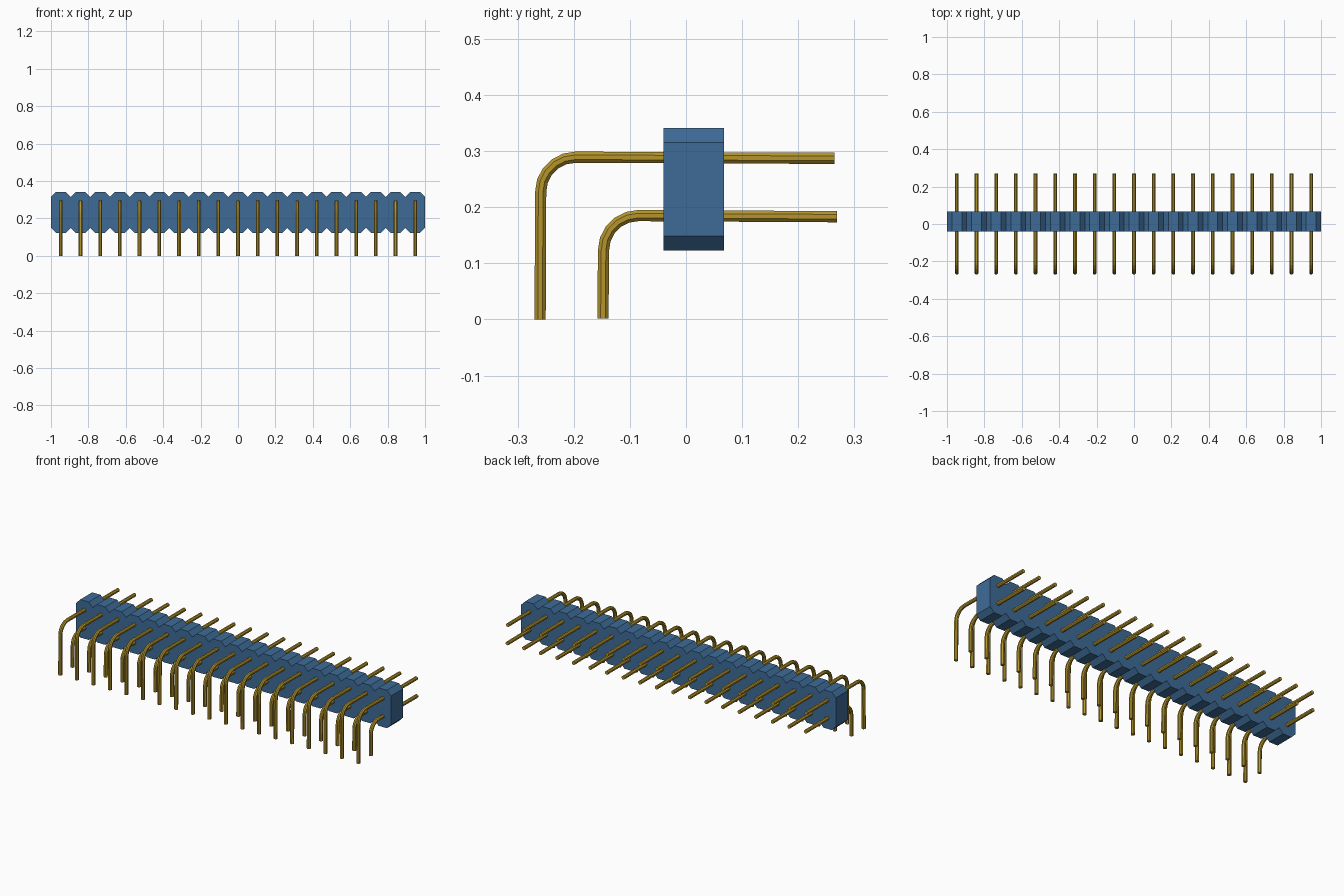
import bpy, bmesh, math
from mathutils import Vector

cube = bpy.data.objects.get("Cube")
if cube:
    bpy.data.objects.remove(cube, do_unlink=True)

COUNT = 19
PITCH = 2.0 / COUNT
Y0, Y1 = -0.04, 0.068      # housing depth
Z0, Z1 = 0.123, 0.341      # housing height
CHAMFER = 0.026
PIN_R = 0.0108
SIDES = 8


def material(name, rgb):
    m = bpy.data.materials.new(name)
    m.use_nodes = True
    m.diffuse_color = (*rgb, 1)
    m.node_tree.nodes["Principled BSDF"].inputs["Base Color"].default_value = (*rgb, 1)
    return m


blue = material("blue plastic", (0.048, 0.148, 0.31))
gold = material("gold metal", (0.46, 0.30, 0.025))


def finish(name, bm, mat):
    bmesh.ops.recalc_face_normals(bm, faces=bm.faces)
    mesh = bpy.data.meshes.new(name)
    bm.to_mesh(mesh)
    bm.free()
    mesh.materials.append(mat)
    obj = bpy.data.objects.new(name, mesh)
    bpy.context.collection.objects.link(obj)
    return obj


# Housing: one outline with a chamfered bump per pin column, extruded in depth
def build_housing():
    top, bottom = [], []
    for i in range(COUNT):
        x = -1 + i * PITCH
        for dx, inset in ((0, CHAMFER), (CHAMFER, 0), (PITCH - CHAMFER, 0)):
            top.append((x + dx, Z1 - inset))
            bottom.append((x + dx, Z0 + inset))
    top.append((1, Z1 - CHAMFER))
    bottom.append((1, Z0 + CHAMFER))
    bm = bmesh.new()
    face = bm.faces.new([bm.verts.new((x, Y0, z)) for x, z in top + bottom[::-1]])
    out = bmesh.ops.extrude_face_region(bm, geom=[face])
    verts = [g for g in out["geom"] if isinstance(g, bmesh.types.BMVert)]
    bmesh.ops.translate(bm, verts=verts, vec=(0, Y1 - Y0, 0))
    bmesh.ops.triangulate(bm, faces=[f for f in bm.faces if len(f.verts) > 4])
    finish("housing", bm, blue)


# Right-angle pin row: an eight-sided tube swept along a bent path
def build_pins(name, y_tip, z_tip, z_bend, y_leg, radius, z_foot):
    path = [(y_tip, z_tip, 0.0)]
    steps = 5
    for k in range(steps + 1):
        a = math.radians(90) * k / steps
        path.append((y_leg + radius * (1 - math.sin(a)),
                     z_bend - radius * (1 - math.cos(a)), a))
    path.append((y_leg - 0.001, z_foot, math.radians(90)))
    bm = bmesh.new()
    for i in range(COUNT):
        cx = -1 + (i + 0.5) * PITCH
        rings = []
        for y, z, a in path:
            normal = Vector((0, -math.sin(a), math.cos(a)))
            ring = []
            for s in range(SIDES):
                t = 2 * math.pi * (s + 0.5) / SIDES
                co = Vector((cx, y, z)) + PIN_R * (
                    math.cos(t) * Vector((1, 0, 0)) + math.sin(t) * normal)
                ring.append(bm.verts.new(co))
            rings.append(ring)
        for r, q in zip(rings, rings[1:]):
            for s in range(SIDES):
                n = (s + 1) % SIDES
                bm.faces.new((r[s], r[n], q[n], q[s]))
        bm.faces.new(rings[0])
        bm.faces.new(rings[-1])
    finish(name, bm, gold)


build_housing()
build_pins("upper_pins", 0.265, 0.287, 0.289, -0.259, 0.062, 0.0)
build_pins("lower_pins", 0.269, 0.183, 0.185, -0.147, 0.062, 0.002)
